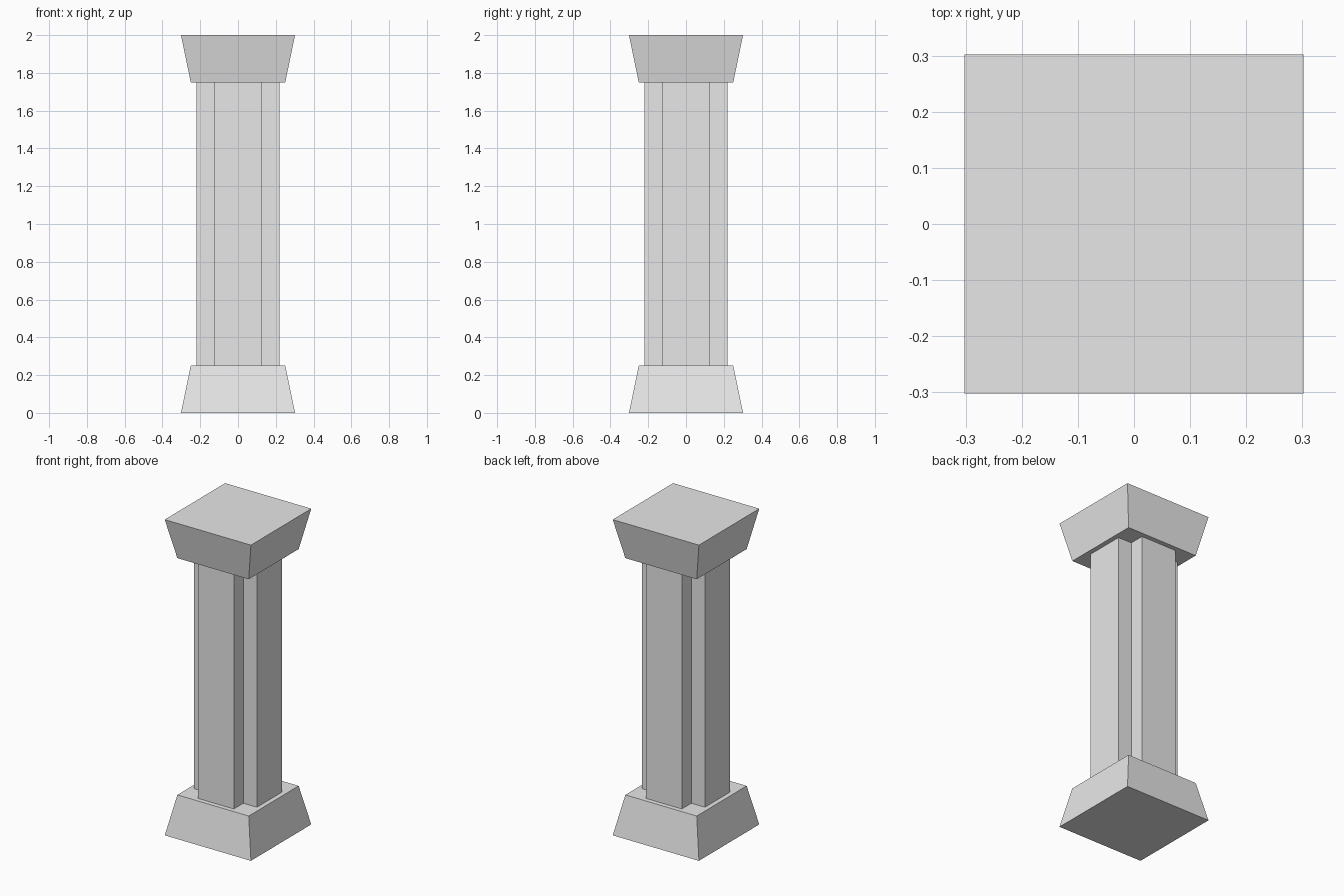
import bpy
import bmesh

cube = bpy.data.objects.get("Cube")
if cube:
    bpy.data.objects.remove(cube, do_unlink=True)

# One pale stone colour for the whole column
COLOUR = (0.8, 0.8, 0.8, 1.0)
stone = bpy.data.materials.new("pale_grey_stone")
stone.use_nodes = True
stone.diffuse_color = COLOUR
stone.node_tree.nodes["Principled BSDF"].inputs["Base Color"].default_value = COLOUR


def loft(name, low, high, z0, z1):
    """Solid between two matching outlines at heights z0 and z1."""
    bm = bmesh.new()
    bottom = [bm.verts.new((x, y, z0)) for x, y in low]
    top = [bm.verts.new((x, y, z1)) for x, y in high]
    bm.faces.new(bottom[::-1])
    bm.faces.new(top)
    n = len(bottom)
    for i in range(n):
        j = (i + 1) % n
        bm.faces.new((bottom[i], bottom[j], top[j], top[i]))
    bmesh.ops.recalc_face_normals(bm, faces=bm.faces)
    mesh = bpy.data.meshes.new(name)
    bm.to_mesh(mesh)
    bm.free()
    mesh.materials.append(stone)
    obj = bpy.data.objects.new(name, mesh)
    bpy.context.collection.objects.link(obj)
    return obj


def ring(corner_points):
    """Repeat the points of one corner around all four quarters."""
    points, quarter = [], list(corner_points)
    for _ in range(4):
        points += quarter
        quarter = [(-y, x) for x, y in quarter]
    return points


WIDE, NARROW = 0.302, 0.25    # outer and inner half widths of base and capital
REACH, ARM = 0.22, 0.125      # shaft half width and half width of each arm
BLOCK, HEIGHT = 0.25, 2.0

wide_square = ring([(WIDE, WIDE)])
narrow_square = ring([(NARROW, NARROW)])
cross = ring([(REACH, ARM), (ARM, ARM), (ARM, REACH)])

# Tapered base, cross-shaped shaft, flared capital
loft("base", wide_square, narrow_square, 0, BLOCK)
loft("shaft", cross, cross, BLOCK, HEIGHT - BLOCK)
loft("capital", narrow_square, wide_square, HEIGHT - BLOCK, HEIGHT)
